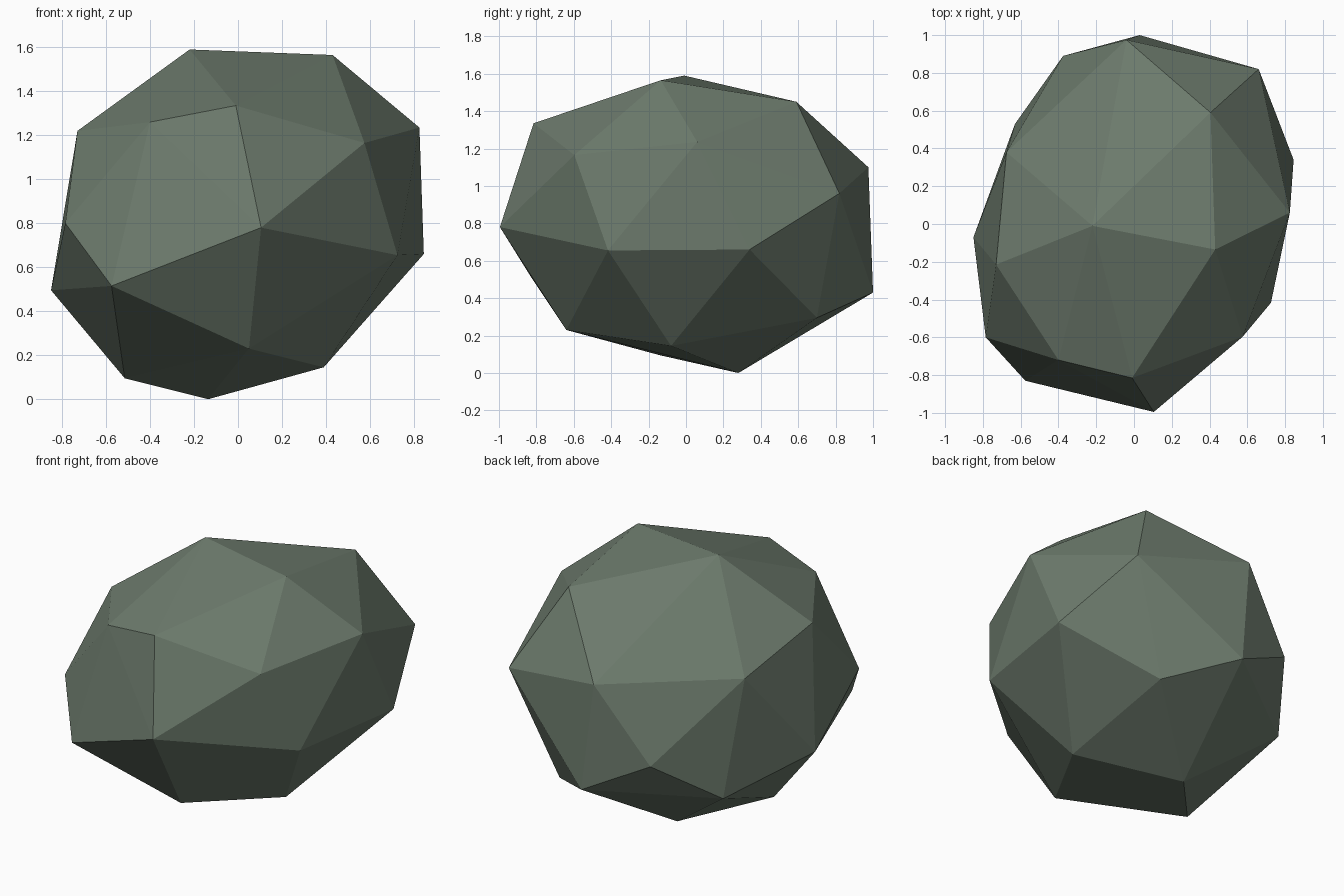
import bpy, bmesh

# Corner points of the faceted boulder, grouped by height band
crown = [(-0.22, -0.01, 1.59), (0.43, -0.135, 1.565), (0.405, 0.59, 1.45), (-0.01, -0.815, 1.335)]
shoulder = [(-0.40, -0.72, 1.26), (0.825, 0.06, 1.235), (-0.73, -0.215, 1.22),
            (0.575, -0.597, 1.165), (-0.04, 0.975, 1.10), (-0.675, 0.38, 1.08)]
waist = [(0.66, 0.82, 0.96), (-0.785, -0.60, 0.80), (0.105, -0.995, 0.78), (0.845, 0.34, 0.66),
         (0.725, -0.417, 0.655), (-0.375, 0.89, 0.64), (-0.575, -0.83, 0.515), (-0.85, -0.07, 0.495)]
base = [(0.03, 1.0, 0.43), (-0.63, 0.53, 0.37), (0.39, 0.70, 0.295), (0.05, -0.64, 0.23),
        (0.39, -0.08, 0.145), (-0.515, -0.14, 0.095), (-0.135, 0.28, 0.0)]

# Wrap the points in a convex skin
bm = bmesh.new()
for p in crown + shoulder + waist + base:
    bm.verts.new(p)
bmesh.ops.convex_hull(bm, input=bm.verts[:])
bmesh.ops.recalc_face_normals(bm, faces=bm.faces[:])
mesh = bpy.data.meshes.new("boulder")
bm.to_mesh(mesh)
bm.free()

# Single mossy grey stone colour, flat faces
stone = bpy.data.materials.new("mossy_grey_stone")
stone.diffuse_color = (0.15, 0.195, 0.15, 1.0)
mesh.materials.append(stone)
boulder = bpy.data.objects.new("boulder", mesh)
bpy.context.collection.objects.link(boulder)
